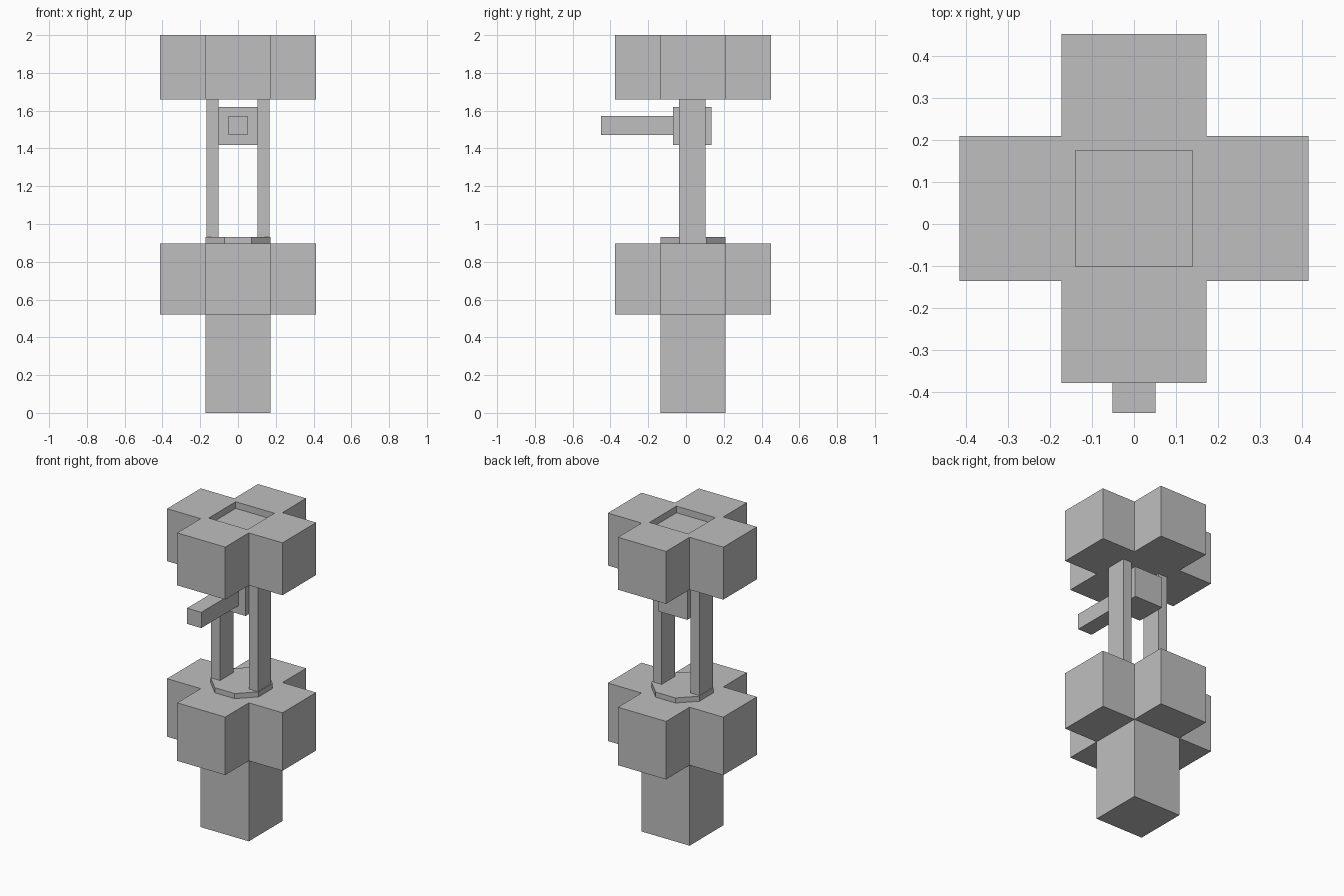
import bpy, bmesh, math

if "Cube" in bpy.data.objects:
    bpy.data.objects.remove(bpy.data.objects["Cube"])

CY = 0.037      # y of the column axis
W = 0.1725      # half width of the column and cross arms
L = 0.414       # half span of the crosses

grey = bpy.data.materials.new("grey")
grey.diffuse_color = (0.52, 0.52, 0.52, 1)
grey.use_nodes = True
grey.node_tree.nodes["Principled BSDF"].inputs["Base Color"].default_value = grey.diffuse_color


def prism(name, outline, z0, z1):
    """Extrude a counter-clockwise xy outline from z0 to z1."""
    bm = bmesh.new()
    face = bm.faces.new([bm.verts.new((x, y + CY, z0)) for x, y in outline])
    ext = bmesh.ops.extrude_face_region(bm, geom=[face], use_keep_orig=True)
    verts = [v for v in ext["geom"] if isinstance(v, bmesh.types.BMVert)]
    bmesh.ops.translate(bm, verts=verts, vec=(0, 0, z1 - z0))
    bmesh.ops.recalc_face_normals(bm, faces=bm.faces)
    mesh = bpy.data.meshes.new(name)
    bm.to_mesh(mesh)
    bm.free()
    mesh.materials.append(grey)
    obj = bpy.data.objects.new(name, mesh)
    bpy.context.collection.objects.link(obj)
    return obj


def box(name, x0, x1, y0, y1, z0, z1):
    y0, y1 = y0 - CY, y1 - CY
    return prism(name, [(x0, y0), (x1, y0), (x1, y1), (x0, y1)], z0, z1)


# Plus-shaped outline: one arm repeated by quarter turns
cross = []
x, y = L, W
for q in range(4):
    c, s = [(1, 0), (0, 1), (-1, 0), (0, -1)][q]
    for px, py in ((W, -W), (L, -W), (L, W)):
        cross.append((c * px - s * py, s * px + c * py))

# Base column and lower cross
box("base_column", -W, W, CY - W, CY + W, 0, 0.522)
prism("lower_cross", cross, 0.522, 0.898)

# Octagonal pad on the lower cross
r = W / math.cos(math.pi / 8)
pad = [(r * math.cos(math.pi * (2 * i + 1) / 8), r * math.sin(math.pi * (2 * i + 1) / 8))
       for i in range(8)]
prism("octagon_pad", pad, 0.898, 0.931)

# Upright posts
for side, name in ((-1, "left_post"), (1, "right_post")):
    xs = sorted((side * 0.103, side * 0.167))
    box(name, xs[0], xs[1], -0.036, 0.102, 0.931, 1.66)

# Block held between the posts, with its spout
box("spout_block", -0.103, 0.103, -0.069, 0.134, 1.417, 1.619)
box("spout", -0.051, 0.051, -0.449, -0.069, 1.47, 1.572)

# Upper cross with a shallow square recess in its top
top = prism("upper_cross", cross, 1.66, 2.0)
cutter = box("recess_cutter", -0.139, 0.139, CY - 0.138, CY + 0.138, 1.957, 2.1)
cutter.hide_render = True
mod = top.modifiers.new("recess", "BOOLEAN")
mod.operation = "DIFFERENCE"
mod.solver = "EXACT"
mod.object = cutter
bpy.context.view_layer.objects.active = top
bpy.ops.object.modifier_apply(modifier=mod.name)
bpy.data.objects.remove(cutter)
